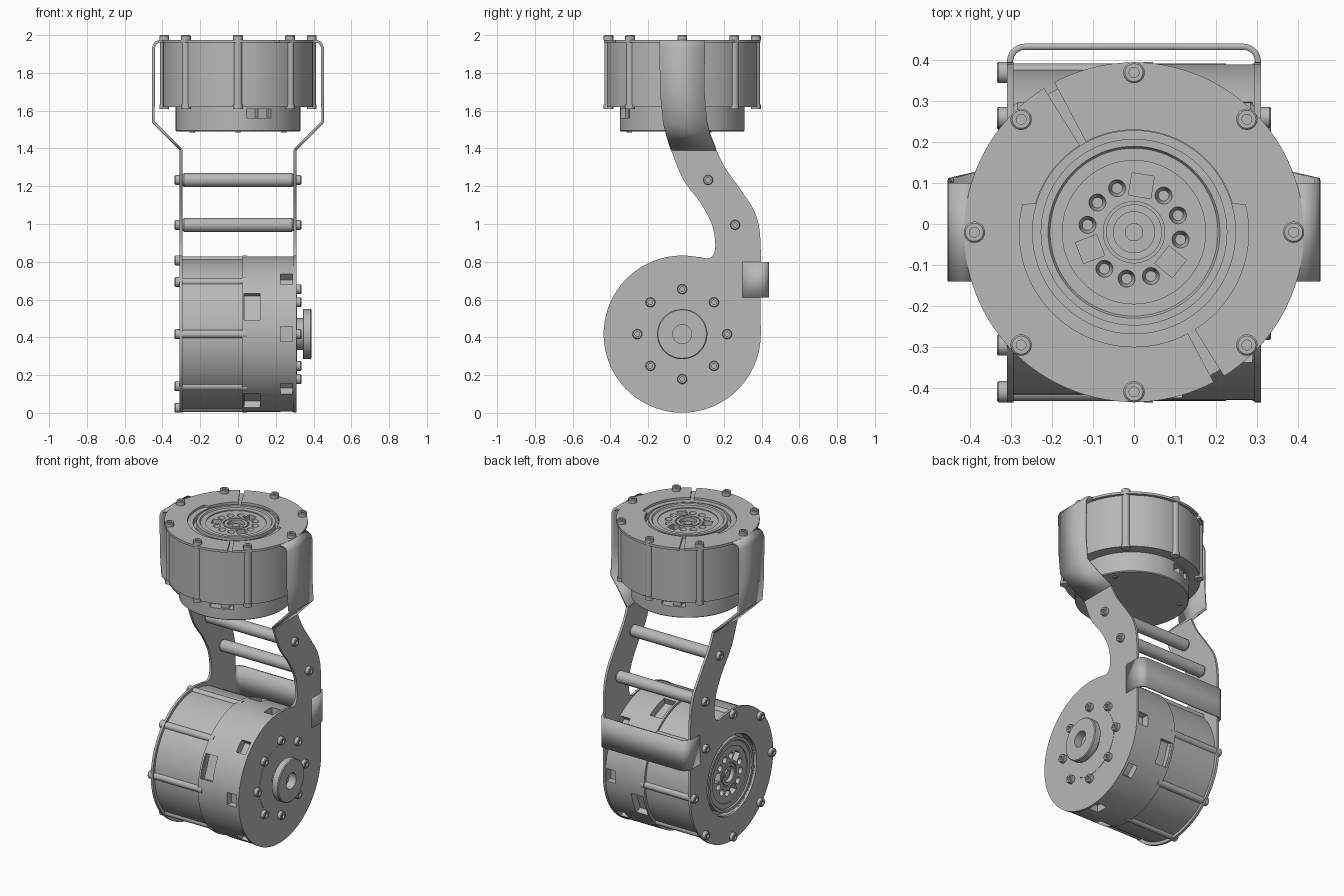
import bpy, bmesh
from math import cos, sin, pi, radians
from mathutils import Matrix, Vector

cube = bpy.data.objects.get("Cube")
if cube:
    bpy.data.objects.remove(cube)

grey = bpy.data.materials.new("machined_grey")
grey.use_nodes = True
COLOUR = (0.48, 0.48, 0.48, 1)
grey.diffuse_color = COLOUR
grey.node_tree.nodes["Principled BSDF"].inputs["Base Color"].default_value = COLOUR

T = Matrix.Translation
def R(deg, axis): return Matrix.Rotation(radians(deg), 4, axis)
AXIS_Y, AXIS_Z = -0.02, 0.417
TOP = T((0, AXIS_Y, 1.975))                              # upper motor face, looking up
LOW = T((-0.31, AXIS_Y, AXIS_Z)) @ R(-90, 'Y')           # lower motor face, looking to -x
RIGHT = T((0.31, AXIS_Y, AXIS_Z)) @ R(90, 'Y')           # output side, looking to +x
SIDE = Matrix(((0, 0, 1, 0), (1, 0, 0, 0), (0, 1, 0, 0), (0, 0, 0, 1)))  # profile (y, z) along x

def shade(bm):
    for f in bm.faces:
        f.smooth = True
    for e in bm.edges:
        e.smooth = e.calc_face_angle(0) < 0.6

def make(name, bm, matrix=Matrix()):
    bmesh.ops.recalc_face_normals(bm, faces=bm.faces)
    shade(bm)
    mesh = bpy.data.meshes.new(name)
    bm.to_mesh(mesh)
    bm.free()
    mesh.materials.append(grey)
    ob = bpy.data.objects.new(name, mesh)
    ob.matrix_world = matrix
    bpy.context.collection.objects.link(ob)
    return ob

def lathe(name, profile, matrix=Matrix(), steps=64):
    bm = bmesh.new()
    vs = [bm.verts.new((r, 0, z)) for r, z in profile]
    es = [bm.edges.new(p) for p in zip(vs, vs[1:])]
    bmesh.ops.spin(bm, geom=vs + es, cent=(0, 0, 0), axis=(0, 0, 1), angle=2 * pi, steps=steps)
    bmesh.ops.remove_doubles(bm, verts=bm.verts, dist=1e-5)
    return make(name, bm, matrix)

def rod(name, r, z0, z1, matrix, steps=24):
    return lathe(name, [(0, z0), (r, z0), (r, z1), (0, z1)], matrix, steps)

def add_prism(bm, pts, z0, z1):
    face = bm.faces.new([bm.verts.new((x, y, z0)) for x, y in pts])
    ext = bmesh.ops.extrude_face_region(bm, geom=[face])["geom"]
    bmesh.ops.translate(bm, vec=(0, 0, z1 - z0), verts=[g for g in ext if isinstance(g, bmesh.types.BMVert)])

def arc(r, a0, a1, n):
    return [(r * cos(a), r * sin(a)) for a in (radians(a0 + (a1 - a0) * i / n) for i in range(n + 1))]

def cut(ob, cutter):
    mod = ob.modifiers.new("cut", 'BOOLEAN')
    mod.operation, mod.object = 'DIFFERENCE', cutter
    bpy.context.view_layer.update()
    mesh = bpy.data.meshes.new_from_object(ob.evaluated_get(bpy.context.evaluated_depsgraph_get()))
    ob.modifiers.clear()
    bm = bmesh.new()
    bm.from_mesh(mesh)
    shade(bm)
    bm.to_mesh(mesh)
    bm.free()
    ob.data = mesh
    bpy.data.objects.remove(cutter)

def smooth_path(pts, n=5):
    """Curve passing through all points."""
    p = [Vector(q) for q in [pts[0], *pts, pts[-1]]]
    out = []
    for a, b, c, d in zip(p, p[1:], p[2:], p[3:]):
        for t in (i / n for i in range(n)):
            out.append((2 * b + (c - a) * t + (2 * a - 5 * b + 4 * c - d) * t * t
                        + (3 * b - a - 3 * c + d) * t ** 3) / 2)
    return [tuple(v) for v in out] + [tuple(pts[-1])]

def strip(name, rows):
    """Bent sheet metal from pairs of edge points."""
    bm = bmesh.new()
    vs = [[bm.verts.new(p) for p in row] for row in rows]
    for a, b in zip(vs, vs[1:]):
        bm.faces.new((a[0], a[1], b[1], b[0]))
    ob = make(name, bm)
    mod = ob.modifiers.new("thickness", 'SOLIDIFY')
    mod.thickness, mod.offset = 0.015, 0
    return ob

def bolt(name, matrix, r=0.026, h=0.025):
    lathe(name, [(0, h - 0.012), (0.012, h - 0.012), (0.012, h), (r - 0.004, h),
                 (r, h - 0.004), (r, 0), (0, 0)], matrix, 24)

def around(matrix, angle, r, z=0):
    return matrix @ R(angle, 'Z') @ T((r, 0, z))

# Motor: grooved drum with output flange, ribs and perimeter bolts
def motor(label, m, length):
    b = -0.015 - length
    drum = lathe(label + "_drum", [
        (0, -0.03), (0.022, -0.03), (0.022, -0.045), (0.05, -0.045), (0.05, -0.02), (0.068, -0.02),
        (0.068, -0.03), (0.075, -0.03), (0.075, -0.02), (0.175, -0.02), (0.175, -0.014),
        (0.205, -0.014), (0.21, -0.006), (0.228, -0.006), (0.228, -0.05), (0.248, -0.05),
        (0.248, -0.014), (0.397, -0.014), (0.397, b), (0, b)], m, 96)
    bm = bmesh.new()
    for i in range(12):
        spot = R(81 + 30 * i, 'Z') @ T((0.115, 0, -0.035))
        if i % 4:
            bmesh.ops.create_cone(bm, cap_ends=True, segments=20, radius1=0.013, radius2=0.022,
                                  depth=0.04, matrix=spot)
        else:
            bmesh.ops.create_cube(bm, size=1, matrix=spot @ Matrix.Diagonal((0.055, 0.055, 0.05, 1)))
    cut(drum, make("flange_cutter", bm, m))
    for i in range(8):
        p = around(m, 45 * i, 0.39)
        bolt(label + "_perimeter_bolt", p)
        rod(label + "_rib", 0.022, b, -0.005, p)
        rod(label + "_rib_end", 0.026, b - 0.012, b + 0.012, p)

motor("upper_motor", TOP, 0.34)
motor("lower_motor", LOW, 0.33)

# Upper motor: split top plate and notched bottom cap
bm = bmesh.new()
for a0, a1 in ((-58, 118), (122, 298)):
    inner = [(x * k, y * k) for x, y, k in
             ((cos(t), sin(t), 0.28 if -195 < d < 15 or d > 165 else 0.25)
              for d in range(a1, a0 - 1, -2) for t in [radians(d)])]
    add_prism(bm, arc(0.415, a0, a1, 60) + inner, -0.015, 0)
make("upper_top_plate", bm, TOP)
cap = lathe("upper_motor_cap", [(0, -0.35), (0.33, -0.35), (0.33, -0.48), (0.325, -0.485), (0, -0.485)], TOP, 96)
bm = bmesh.new()
for a in (-70, 110):
    bmesh.ops.create_cube(bm, size=1, matrix=R(a, 'Z') @ T((0.32, 0, -0.39))
                          @ Matrix.Diagonal((0.09, 0.14, 0.05, 1)))
cut(cap, make("cap_cutter", bm, TOP))
for a in (-70, 110):
    bm = bmesh.new()
    bmesh.ops.create_cube(bm, size=1, matrix=R(a, 'Z') @ T((0.295, 0.02, -0.39))
                          @ Matrix.Diagonal((0.05, 0.05, 0.045, 1)))
    make("cap_connector", bm, TOP)
for a in (30, 150, 270):
    rod("cap_screw", 0.014, -0.49, -0.48, around(TOP, a, 0.28), 16)

# Lower motor: housing with notches and windows
housing = lathe("lower_housing", [(0, -0.33), (0.412, -0.33), (0.412, -0.605), (0, -0.605)], LOW, 96)
bm = bmesh.new()
def window(elev, z, width, height):
    bmesh.ops.create_cube(bm, size=1, matrix=R(elev - 90, 'Z') @ T((0.41, 0, z))
                          @ Matrix.Diagonal((0.09, width, height, 1)))
for i in range(8):
    window(45 * i, -0.567, 0.08, 0.065)
for e in (21, -60, 111, 201):
    window(e, -0.385, 0.15, 0.085)
cut(housing, make("housing_cutter", bm, LOW))

# Side plates: round end flowing into an S-shaped arm
front_edge = smooth_path([(-0.08, 1.394), (-0.015, 1.236), (0.075, 1.114), (0.137, 0.998),
                          (0.155, 0.89), (0.143, 0.835), (0.115, 0.818), (0.075, 0.825)])
back_edge = smooth_path([(0.395, 0.6), (0.394, 0.918), (0.365, 1.06), (0.296, 1.172),
                         (0.206, 1.3), (0.16, 1.394)])
disc = [(y + AXIS_Y, z + AXIS_Z) for y, z in arc(0.416, 80, 360, 72)]
for side, name in ((1, "left"), (-1, "right")):
    bm = bmesh.new()
    add_prism(bm, front_edge + disc + back_edge, 0.295 * side, 0.31 * side)
    plate = make(name + "_side_plate", bm, SIDE)
    if side < 0:
        cut(plate, rod("plate_cutter", 0.25, -0.1, 0.1, LOW, 96))
    # Upper arm folding out and over onto the top plate
    path = [(0.39, 1.967, -0.14, 0.10), (0.42, 1.967, -0.14, 0.10), (0.438, 1.957, -0.14, 0.10),
            (0.447, 1.935, -0.14, 0.10), (0.448, 1.7, -0.138, 0.098), (0.448, 1.54, -0.122, 0.112),
            (0.385, 1.476, -0.106, 0.127), (0.303, 1.394, -0.08, 0.16)]
    strip(name + "_upper_arm", [((x * side, y0, z), (x * side, y1, z)) for x, z, y0, y1 in path])

# Back strap joining the side plates
corner = [(0.267 + x, 0.397 + y) for x, y in arc(0.036, 0, 90, 6)]
half = [(0.303, 0.3)] + corner
u_path = half + [(-x, y) for x, y in reversed(half)]
strip("back_strap", [((x, y, 0.61), (x, y, 0.80)) for x, y in u_path])

# Cross bars with end bolts
for y, z in ((0.117, 1.233), (0.26, 0.995)):
    m = T((0, y, z)) @ R(90, 'Y')
    lathe("cross_bar", [(0, -0.297), (0.028, -0.297), (0.037, -0.285), (0.037, 0.285),
                        (0.028, 0.297), (0, 0.297)], m, 32)
    for side in (1, -1):
        bolt("cross_bar_bolt", T((0.31 * side, y, z)) @ R(90 * side, 'Y'))

# Output hub on the left side
rod("hub_base", 0.21, -0.01, 0.002, RIGHT, 64)
lathe("output_hub", [(0, 0), (0.085, 0), (0.085, 0.033), (0.128, 0.033), (0.133, 0.038), (0.133, 0.075),
                     (0.128, 0.08), (0.05, 0.08), (0.05, 0.03), (0, 0.03)], RIGHT)
for i in range(8):
    bolt("hub_bolt", around(RIGHT, 45 * i, 0.238))
